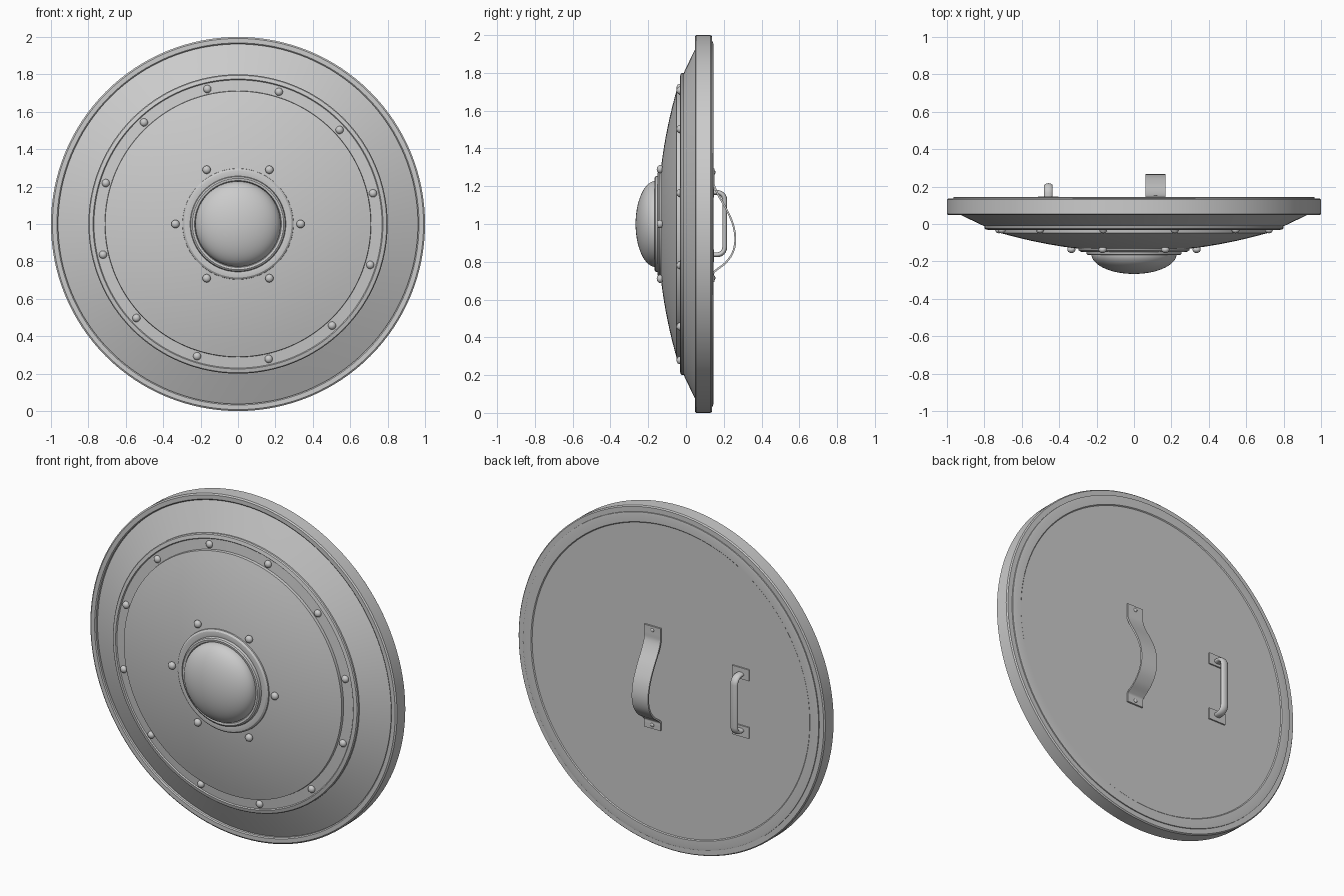
import bpy, bmesh, math
from mathutils import Vector

if "Cube" in bpy.data.objects:
    bpy.data.objects.remove(bpy.data.objects["Cube"])


def finish(name, bm, angle=30):
    bmesh.ops.recalc_face_normals(bm, faces=bm.faces)
    me = bpy.data.meshes.new(name)
    bm.to_mesh(me)
    bm.free()
    ob = bpy.data.objects.new(name, me)
    bpy.context.collection.objects.link(ob)
    bpy.ops.object.select_all(action='DESELECT')
    ob.select_set(True)
    bpy.context.view_layer.objects.active = ob
    bpy.ops.object.shade_smooth_by_angle(angle=math.radians(angle))
    return ob


def lathe(name, profile, closed=False, n=128):
    """Revolve (radius, y) points about the shield axis."""
    bm = bmesh.new()
    rings = []
    for r, y in profile:
        if r < 1e-6:
            rings.append([bm.verts.new((0, y, 1))] * n)
        else:
            rings.append([bm.verts.new((r * math.cos(2 * math.pi * i / n), y,
                                        1 + r * math.sin(2 * math.pi * i / n))) for i in range(n)])
    pairs = list(zip(rings, rings[1:]))
    if closed:
        pairs.append((rings[-1], rings[0]))
    for a, b in pairs:
        for i in range(n):
            j = (i + 1) % n
            bm.faces.new(list(dict.fromkeys((a[i], a[j], b[j], b[i]))))
    return finish(name, bm)


def rivet(name, x, y, z, radius, depth):
    bm = bmesh.new()
    bmesh.ops.create_uvsphere(bm, u_segments=16, v_segments=10, radius=radius)
    bmesh.ops.scale(bm, vec=(1, depth / radius, 1), verts=bm.verts)
    bmesh.ops.translate(bm, vec=(x, y, z), verts=bm.verts)
    return finish(name, bm, 60)


def box(name, x0, x1, y0, y1, z0, z1):
    bm = bmesh.new()
    bmesh.ops.create_cube(bm, size=1)
    bmesh.ops.scale(bm, vec=(x1 - x0, y1 - y0, z1 - z0), verts=bm.verts)
    bmesh.ops.translate(bm, vec=((x0 + x1) / 2, (y0 + y1) / 2, (z0 + z1) / 2), verts=bm.verts)
    return finish(name, bm)


def smooth_path(pts, steps=5):
    """Catmull-Rom through (y, z) points."""
    p = [Vector(q) for q in [pts[0]] + pts + [pts[-1]]]
    out = []
    for a, b, c, d in zip(p, p[1:], p[2:], p[3:]):
        for s in range(steps):
            t = s / steps
            out.append(0.5 * (2 * b + (c - a) * t + (2 * a - 5 * b + 4 * c - d) * t * t
                              + (3 * b - a - 3 * c + d) * t ** 3))
    return out + [p[-1]]


def sweep(name, path, x, section):
    """Sweep a closed (x, normal) section along a path in the y-z plane."""
    bm = bmesh.new()
    rings = []
    for i, q in enumerate(path):
        t = (path[min(i + 1, len(path) - 1)] - path[max(i - 1, 0)]).normalized()
        nrm = Vector((-t.y, t.x))
        rings.append([bm.verts.new((x + u, *(q + nrm * v))) for u, v in section])
    k = len(section)
    for a, b in zip(rings, rings[1:]):
        for i in range(k):
            bm.faces.new((a[i], a[(i + 1) % k], b[(i + 1) % k], b[i]))
    bm.faces.new(rings[0])
    bm.faces.new(rings[-1])
    return finish(name, bm, 40)


def dome_y(r):
    return -0.15 + 0.2 * r * r


# shield body: domed centre, stepped band, sloping outer plate, flat back
front = [(0.71 * i / 14, dome_y(0.71 * i / 14)) for i in range(15)]
lathe("shield_body", front + [(0.712, -0.033), (0.77, -0.027), (0.775, -0.033), (0.795, -0.028),
                              (0.80, -0.022), (0.80, -0.012), (0.88, 0.026), (0.97, 0.07),
                              (0.965, 0.143), (0.95, 0.145), (0.91, 0.145), (0.905, 0.14), (0, 0.14)])

# outer rim
lathe("rim", [(0.962, 0.052), (0.968, 0.047), (0.992, 0.047), (1.0, 0.053), (1.0, 0.13),
              (0.994, 0.137), (0.962, 0.137)], closed=True)

# boss flange and domed boss
lathe("boss_flange", [(0.298, -0.12), (0.296, -0.14), (0.286, -0.148), (0.27, -0.15), (0.256, -0.148),
                      (0.252, -0.162), (0.244, -0.167), (0.232, -0.165), (0.228, -0.155),
                      (0.22, -0.12)], closed=True)
lathe("boss_dome", [(0.228, -0.14)] + [(0.228 * math.cos(math.pi / 2 * i / 16),
                                       -0.16 - 0.107 * math.sin(math.pi / 2 * i / 16)) for i in range(16)]
      + [(0, -0.267)], n=96)

# rivets around the boss and along the band
for count, r, start, y, rad in ((6, 0.335, 0, -0.137, 0.022), (12, 0.74, 12.8, -0.032, 0.021)):
    for i in range(count):
        a = math.radians(start + 360 * i / count)
        rivet("rivet", r * math.cos(a), y, 1 + r * math.sin(a), rad, 0.018)

# arm strap with end studs
strap = smooth_path([(0.145, 1.295), (0.145, 1.25), (0.147, 1.21), (0.17, 1.155), (0.213, 1.08),
                     (0.248, 1.0), (0.261, 0.92), (0.248, 0.85), (0.21, 0.795), (0.165, 0.76),
                     (0.146, 0.742), (0.145, 0.72), (0.145, 0.692)])
sweep("arm_strap", strap, 0.115, [(-0.053, -0.005), (0.053, -0.005), (0.053, 0.005), (-0.053, 0.005)])
for z in (1.273, 0.714):
    rivet("strap_stud", 0.115, 0.15, z, 0.011, 0.006)

# hand grip with mounting plates
corner = [(0.04 * math.sin(math.pi / 2 * i / 6), 0.04 * math.cos(math.pi / 2 * i / 6)) for i in range(7)]
upper = [(0.138, 0.165)] + [(0.165 + s, 0.125 + c) for s, c in corner]
grip = [Vector((y, 1.002 + h)) for y, h in upper] + [Vector((y, 1.002 - h)) for y, h in reversed(upper)]
oval = [(0.023 * math.cos(2 * math.pi * i / 16), 0.013 * math.sin(2 * math.pi * i / 16)) for i in range(16)]
sweep("hand_grip", grip, -0.458, oval)
for z in (1.172, 0.832):
    box("grip_plate", -0.513, -0.403, 0.138, 0.148, z - 0.033, z + 0.033)
